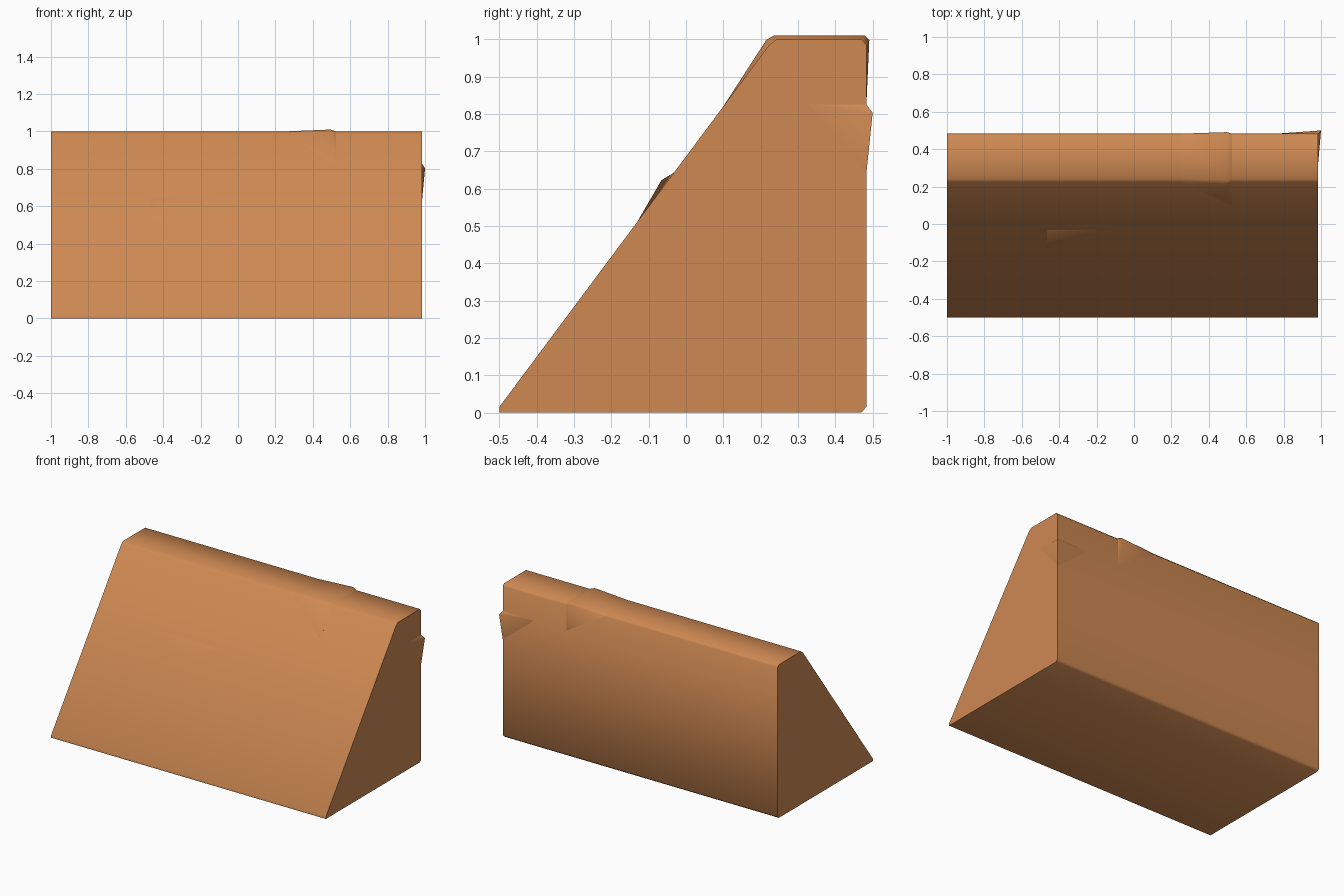
import bpy, bmesh, math

if "Cube" in bpy.data.objects:
    bpy.data.objects.remove(bpy.data.objects["Cube"])

mat = bpy.data.materials.new("warm clay brown")
mat.diffuse_color = (0.62, 0.25, 0.085, 1)
mat.use_nodes = True
mat.node_tree.nodes["Principled BSDF"].inputs["Base Color"].default_value = mat.diffuse_color


def finish(name, bm):
    bmesh.ops.recalc_face_normals(bm, faces=bm.faces[:])
    me = bpy.data.meshes.new(name)
    bm.to_mesh(me)
    bm.free()
    me.materials.append(mat)
    ob = bpy.data.objects.new(name, me)
    bpy.context.collection.objects.link(ob)
    bpy.ops.object.select_all(action='DESELECT')
    ob.select_set(True)
    bpy.context.view_layer.objects.active = ob
    bpy.ops.object.shade_smooth_by_angle(angle=math.radians(50))
    return ob


def chip(name, points):
    """Raised chip: convex hull of flush surface points and raised peaks."""
    bm = bmesh.new()
    for p in points:
        bm.verts.new(p)
    res = bmesh.ops.convex_hull(bm, input=bm.verts[:])
    loose = [v for v in bm.verts if not v.link_faces]
    bmesh.ops.delete(bm, geom=loose, context='VERTS')
    return finish(name, bm)


# Wedge body: chamfered profile (y, z) swept along x
profile = [(-0.5, 0), (-0.5, 0.015), (0.223, 0.985), (0.243, 1.0), (0.47, 1.0),
           (0.483, 0.985), (0.483, 0.015), (0.47, 0)]
bm = bmesh.new()
face = bm.faces.new([bm.verts.new((-1, y, z)) for y, z in profile])
ext = bmesh.ops.extrude_face_region(bm, geom=[face], use_keep_orig=True)
for e in ext["geom"]:
    if isinstance(e, bmesh.types.BMVert):
        e.co.x = 0.985
finish("wedge_body", bm)

# Raised lip across the top ridge
top = profile[2:6]
raised = [(0.215, 0.998), (0.235, 1.01), (0.478, 1.01), (0.491, 0.998)]
chip("ridge_chip",
     [(x, y, z) for x in (0.25, 0.525) for y, z in top]
     + [(0.495, y, z) for y, z in raised]
     + [(0.525, 0.1, 0.82), (0.525, 0.483, 0.82)])

# Chip on the sloping front
chip("slope_chip", [(-0.465, -0.03, 0.644), (-0.09, -0.03, 0.644),
                    (-0.47, -0.135, 0.503), (-0.43, -0.066, 0.622),
                    (-0.35, -0.03, 0.62)])

# Chip on the rear right corner
chip("corner_chip", [(0.985, 0.483, 0.825), (0.985, 0.483, 0.64),
                     (0.985, 0.33, 0.825), (0.76, 0.483, 0.82),
                     (1.0, 0.5, 0.803)])
